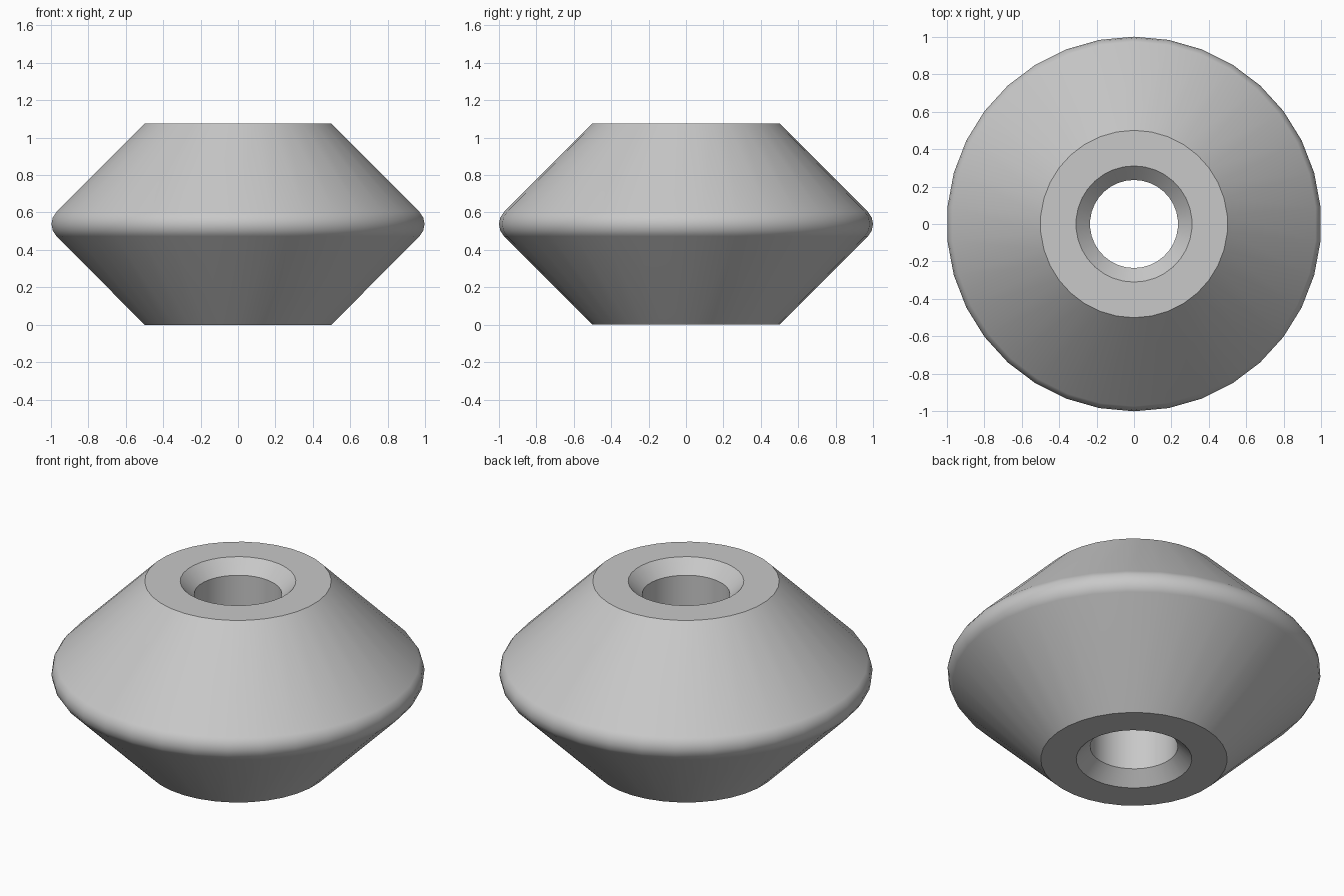
import bpy, bmesh, math
from mathutils import Vector

cube = bpy.data.objects.get("Cube")
if cube:
    bpy.data.objects.remove(cube, do_unlink=True)

SIDES = 34
HEIGHT = 1.076
MID = HEIGHT / 2
END_R, HOLE_R, SINK_R = 0.5, 0.235, 0.31
RIM = 0.092                       # radius of the rounded rim
SINK = SINK_R - HOLE_R            # depth of the 45 degree countersink

# Half section: bottom face, rounded rim, top face, countersunk bore
rim_centre = 1 - RIM
profile = [(SINK_R, 0), (END_R, 0)]
for i in range(5):
    a = math.radians(-45 + 22.5 * i)
    profile.append((rim_centre + RIM * math.cos(a), MID + RIM * math.sin(a)))
profile += [(END_R, HEIGHT), (SINK_R, HEIGHT),
            (HOLE_R, HEIGHT - SINK), (HOLE_R, SINK)]

# Revolve the closed section around the vertical axis
bm = bmesh.new()
verts = [bm.verts.new((0, r, z)) for r, z in profile]
edges = [bm.edges.new((v, verts[(i + 1) % len(verts)])) for i, v in enumerate(verts)]
bmesh.ops.spin(bm, geom=verts + edges, cent=Vector(), axis=Vector((0, 0, 1)),
               angle=math.tau, steps=SIDES, use_merge=True)
bmesh.ops.remove_doubles(bm, verts=bm.verts, dist=0.0001)
bmesh.ops.recalc_face_normals(bm, faces=bm.faces)
mesh = bpy.data.meshes.new("roller")
bm.to_mesh(mesh)
bm.free()

roller = bpy.data.objects.new("roller", mesh)
bpy.context.collection.objects.link(roller)

# Single grey material
grey = bpy.data.materials.new("light_grey")
grey.use_nodes = True
colour = (0.58, 0.58, 0.58, 1)
grey.diffuse_color = colour
grey.node_tree.nodes["Principled BSDF"].inputs["Base Color"].default_value = colour
mesh.materials.append(grey)

# Smooth cones and rim, crisp end faces and bore
bpy.ops.object.select_all(action='DESELECT')
roller.select_set(True)
bpy.context.view_layer.objects.active = roller
bpy.ops.object.shade_smooth_by_angle(angle=math.radians(30))
weighted = roller.modifiers.new("weighted_normals", 'WEIGHTED_NORMAL')
weighted.keep_sharp = True
